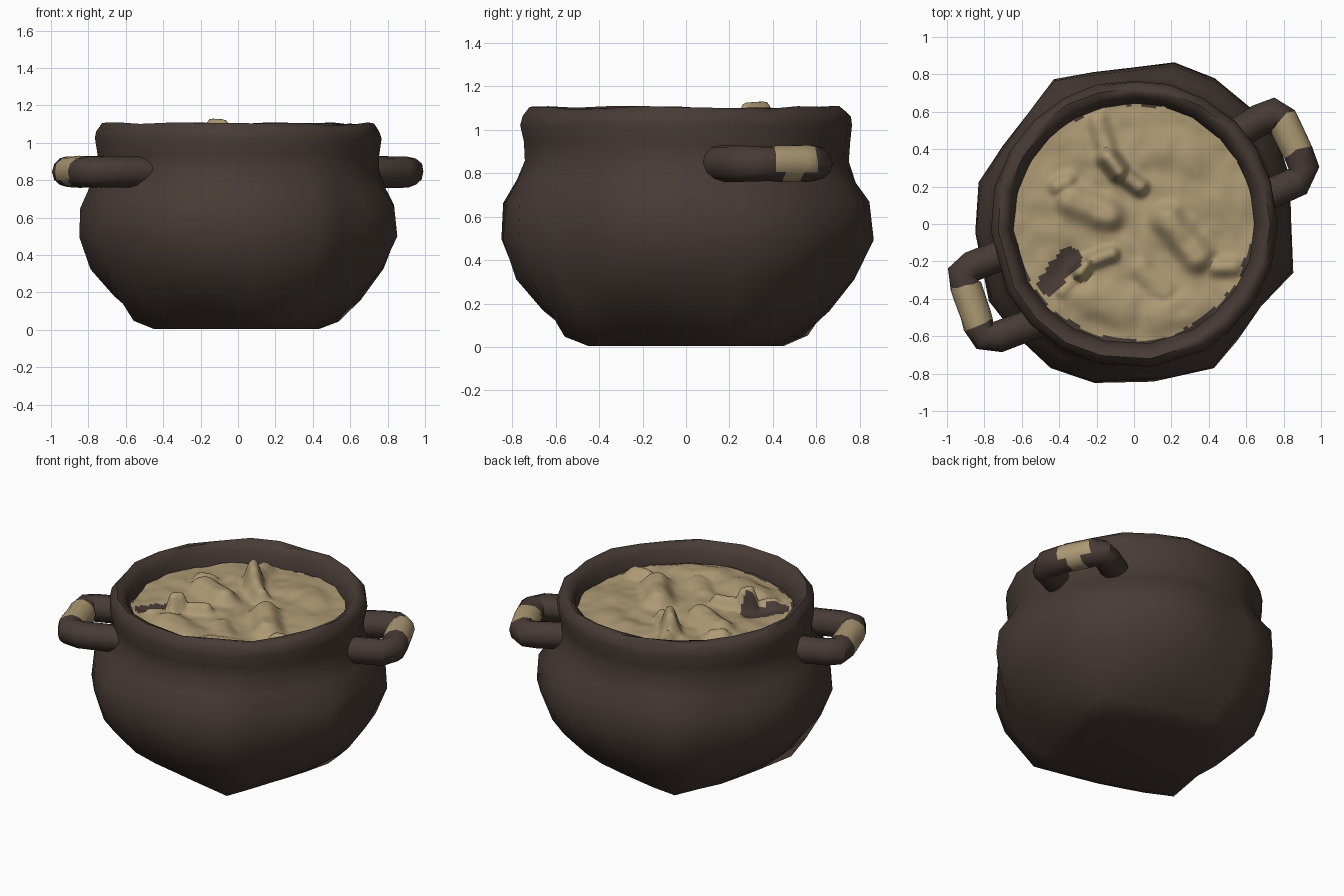
import bpy, bmesh, math, random
from mathutils import Vector, noise

random.seed(4)
if "Cube" in bpy.data.objects:
    bpy.data.objects.remove(bpy.data.objects["Cube"], do_unlink=True)


def make_material(name, rgb):
    mat = bpy.data.materials.new(name)
    mat.use_nodes = True
    mat.diffuse_color = (*rgb, 1)
    bsdf = mat.node_tree.nodes["Principled BSDF"]
    bsdf.inputs["Base Color"].default_value = (*rgb, 1)
    bsdf.inputs["Roughness"].default_value = 0.9
    return mat


IRON = make_material("dark brown", (0.063, 0.043, 0.035))
STEW = make_material("tan", (0.42, 0.32, 0.175))


def finish(bm, name, angle):
    bmesh.ops.recalc_face_normals(bm, faces=bm.faces)
    mesh = bpy.data.meshes.new(name)
    bm.to_mesh(mesh)
    bm.free()
    mesh.materials.append(IRON)
    mesh.materials.append(STEW)
    obj = bpy.data.objects.new(name, mesh)
    bpy.context.collection.objects.link(obj)
    bpy.ops.object.select_all(action='DESELECT')
    obj.select_set(True)
    bpy.context.view_layer.objects.active = obj
    bpy.ops.object.shade_smooth_by_angle(angle=math.radians(angle))


def bridge(bm, a, b):
    n = len(a)
    return [bm.faces.new((a[i], a[(i + 1) % n], b[(i + 1) % n], b[i])) for i in range(n)]


# Hammered pot: a lathe whose belly is dented and whose base is a turned square
# belly outline: (angle, radius)
belly = [(0, .84), (17, .86), (31, .88), (45, .87), (61, .88), (76, .88), (90, .83), (105, .83),
         (119, .88), (134, .82), (149, .81), (165, .85), (183, .85), (208, .87), (224, .87),
         (240, .88), (256, .87), (277, .84), (299, .88), (312, .82), (327, .81), (343, .88)]
base_turn = math.radians(74)
# profile: (radius, height, belly weight, squareness, jitter)
profile = [(.40, .005, 0, .7, 0), (.49, .05, 0, .75, .006), (.655, .17, .2, .25, .01),
           (.78, .32, .6, .05, .01), (.845, .50, 1, 0, .012), (.835, .66, 1, 0, .012),
           (.785, .76, .5, 0, .01), (.75, .86, 0, 0, .006), (.755, .94, 0, 0, .006),
           (.768, 1.02, 0, 0, .008), (.758, 1.07, 0, 0, .01), (.73, 1.10, 0, 0, .01),
           (.695, 1.095, 0, 0, .008), (.665, 1.055, 0, 0, .006), (.648, .99, 0, 0, .004),
           (.63, .9, 0, 0, 0)]
bm = bmesh.new()
rings = []
for r, z, weight, square, jit in profile:
    ring = []
    for deg, bulge in belly:
        t = math.radians(deg)
        k = 1 + weight * (bulge / .84 - 1)
        k *= 1 + square * (1 / max(abs(math.cos(t - base_turn)), abs(math.sin(t - base_turn))) - 1)
        rr = r * k + random.uniform(-jit, jit) * .6
        ring.append(bm.verts.new((rr * math.cos(t), rr * math.sin(t), z + random.uniform(-jit, jit))))
    rings.append(ring)
for a, b in zip(rings, rings[1:]):
    bridge(bm, a, b)
bm.faces.new(rings[0])
bm.faces.new(rings[-1])
finish(bm, "pot", 50)


# Side handles: bent tubes with a splash of stew on the grip
def handle(name, path, height, radius=.083, sides=12):
    bm = bmesh.new()
    pts = [Vector((x, y, height)) for x, y in path]
    pts[4:4] = [pts[3].lerp(pts[4], .25), pts[3].lerp(pts[4], .75)]
    tube = []
    for i, p in enumerate(pts):
        along = (pts[min(i + 1, len(pts) - 1)] - pts[max(i - 1, 0)]).normalized()
        side = along.cross(Vector((0, 0, 1)))
        ring = []
        for k in range(sides):
            t = math.tau * k / sides
            offset = side * math.cos(t) + Vector((0, 0, math.sin(t)))
            wobble = along * random.uniform(-.012, .012)
            ring.append(bm.verts.new(p + offset * radius * random.uniform(.96, 1.04) + wobble))
        tube.append(ring)
    for i, (a, b) in enumerate(zip(tube, tube[1:])):
        for f in bridge(bm, a, b):
            upper = f.calc_center_median().z > height - .03
            f.material_index = int(i == 4 or (i in (3, 5) and upper))
    bm.faces.new(tube[0])
    bm.faces.new(tube[-1])
    finish(bm, name, 50)


handle("left_handle", [(.48, .44), (.68, .56), (.75, .59), (.79, .56), (.875, .39),
                       (.91, .30), (.88, .23), (.64, .12)], .845)
handle("right_handle", [(-.46, -.5), (-.72, -.6), (-.80, -.60), (-.83, -.54), (-.90, -.33),
                        (-.915, -.27), (-.87, -.23), (-.64, -.14)], .845)


# Lumpy stew surface
def seg_dist(p, a, b):
    a, b = Vector(a), Vector(b)
    t = max(0, min(1, (p - a).dot(b - a) / (b - a).length_squared))
    return (p - a - (b - a) * t).length


# lumps and ridges: (start, end, height, width)
lumps = [((-.14, .36), (-.08, .28), .14, .05), ((-.08, .28), (.03, .20), .07, .045),
         ((-.19, .55), (-.14, .36), .05, .05), ((-.33, .13), (-.14, .05), .07, .08),
         ((-.40, .20), (-.36, .22), .05, .05), ((.18, .02), (.34, -.17), .08, .08),
         ((.44, -.23), (.53, -.23), .05, .045), ((-.12, -.16), (-.26, -.21), .06, .04),
         ((-.26, -.22), (-.29, -.26), .13, .04), ((-.30, -.27), (-.39, -.36), .03, .03),
         ((-.22, -.40), (-.08, -.46), .04, .1), ((.05, -.25), (.16, -.36), .03, .06),
         ((.2, .40), (.3, .35), .03, .1), ((.15, -.48), (.3, -.45), .03, .09)]
gap = ((-.34, -.18), (-.46, -.32))


def stew_height(p):
    z = .98 + .02 * noise.noise(Vector((p.x * 4, p.y * 4, 2)))
    z += .008 * noise.noise(Vector((p.x * 12, p.y * 12, 7)))
    z += max(h * math.exp(-(seg_dist(p, a, b) / w) ** 3) for a, b, h, w in lumps)
    return z - .02 * math.exp(-(seg_dist(p, *gap) / .06) ** 2)


bm = bmesh.new()
steps, count = 48, 150
disc = []
for i in range(1, steps + 1):
    r = .655 * i / steps
    ring = []
    for k in range(count):
        t = math.tau * k / count
        p = Vector((r * math.cos(t), r * math.sin(t)))
        ring.append(bm.verts.new((p.x, p.y, stew_height(p))))
    disc.append(ring)
for a, b in zip(disc, disc[1:]):
    bridge(bm, a, b)
bm.faces.new(disc[0])
for f in bm.faces:
    mid = f.calc_center_median().to_2d()
    ragged = noise.noise(Vector((mid.x * 12, mid.y * 12, 0)))
    bare_patch = seg_dist(mid, *gap) < .06 + .015 * ragged
    edge = .625 if mid.y < -.1 else .645
    bare_edge = mid.length > edge - .025 * ragged
    f.material_index = 0 if bare_patch or bare_edge else 1
finish(bm, "stew", 60)
